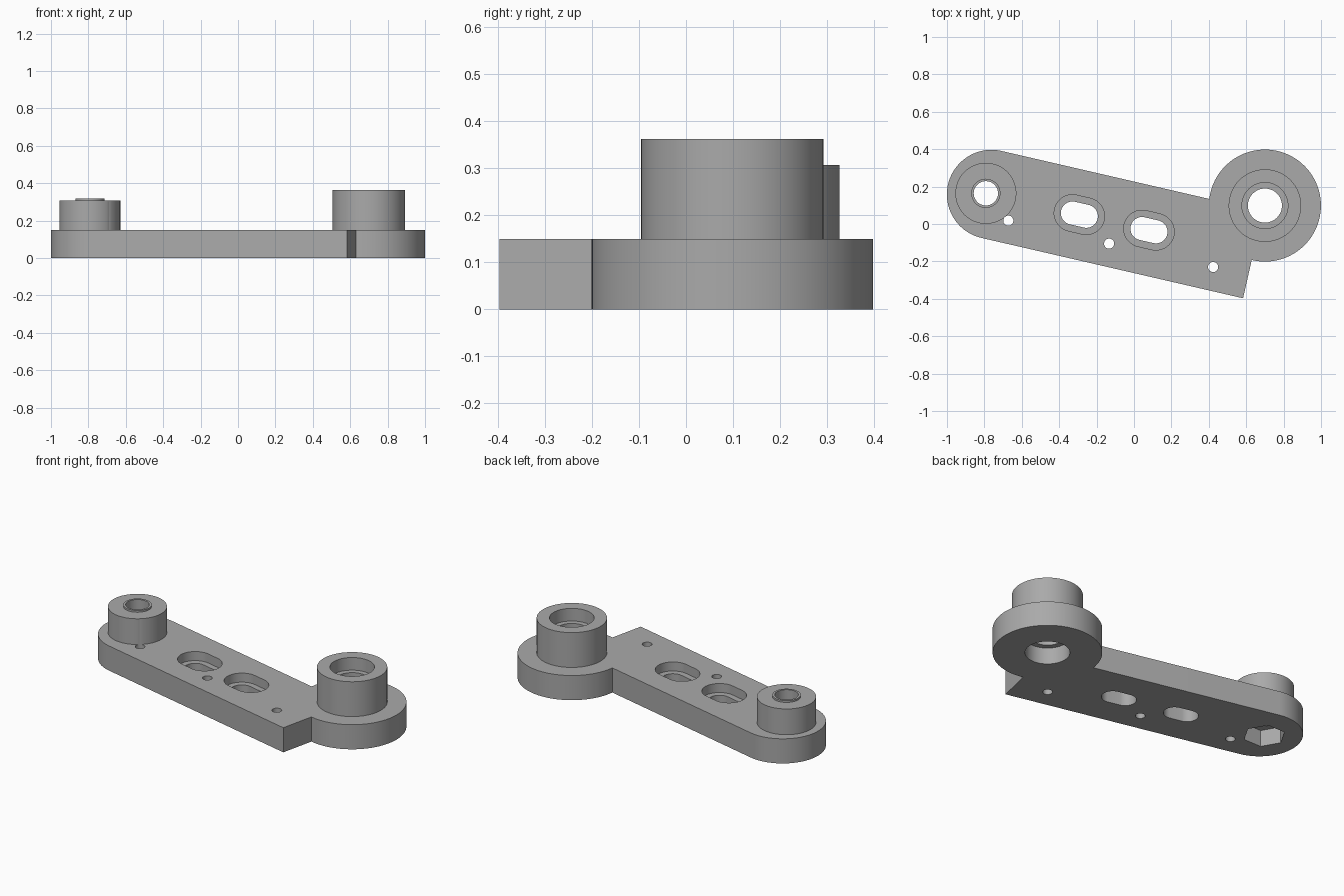
import bpy, bmesh
from math import radians, sin, cos, pi

cube = bpy.data.objects.get("Cube")
if cube:
    bpy.data.objects.remove(cube, do_unlink=True)

THICK = 0.15
TILT = -13.0
SMALL_END = (-0.792, 0.164)
LARGE_END = (0.70, 0.0985)

grey = bpy.data.materials.new("plain_grey")
grey.use_nodes = True
colour = (0.4, 0.4, 0.4, 1)
grey.diffuse_color = colour
grey.node_tree.nodes["Principled BSDF"].inputs["Base Color"].default_value = colour


def arc(centre, r, start, end, n):
    """Points along an arc, angles in degrees."""
    angles = [radians(start + (end - start) * i / n) for i in range(n + 1)]
    return [(centre[0] + r * cos(a), centre[1] + r * sin(a)) for a in angles]


def circle(centre, r, n=64):
    return arc(centre, r, 0, 360, n)[:-1]


def slot(centre, half, r):
    """Rounded slot lying along the tilted arm."""
    dx, dy = half * cos(radians(TILT)), half * sin(radians(TILT))
    x, y = centre
    return (arc((x + dx, y + dy), r, TILT - 90, TILT + 90, 20)
            + arc((x - dx, y - dy), r, TILT + 90, TILT + 270, 20))


def prism(name, outline, z0, z1):
    bm = bmesh.new()
    face = bm.faces.new([bm.verts.new((x, y, z0)) for x, y in outline])
    top = bmesh.ops.extrude_face_region(bm, geom=[face])["geom"]
    verts = [v for v in top if isinstance(v, bmesh.types.BMVert)]
    bmesh.ops.translate(bm, verts=verts, vec=(0, 0, z1 - z0))
    bmesh.ops.recalc_face_normals(bm, faces=bm.faces)
    mesh = bpy.data.meshes.new(name)
    bm.to_mesh(mesh)
    bm.free()
    mesh.materials.append(grey)
    obj = bpy.data.objects.new(name, mesh)
    bpy.context.collection.objects.link(obj)
    return obj


def combine(operation, name, outline, z0, z1):
    """Join a prism to the arm, or cut it away."""
    tool = prism(name, outline, z0, z1)
    mod = arm.modifiers.new(name, 'BOOLEAN')
    mod.operation, mod.solver, mod.object = operation, 'EXACT', tool
    bpy.ops.object.modifier_apply(modifier=mod.name)
    bpy.data.objects.remove(tool, do_unlink=True)


# Flat arm: round small end, square corner, large disc end
outline = (arc((-0.762, 0.158), 0.2385, TILT + 90, TILT + 270, 48)
           + [(0.583, -0.397)]
           + arc(LARGE_END, 0.2995, -103.6, 173.2, 80))
arm = prism("link_arm", outline, 0, THICK)
bpy.context.view_layer.objects.active = arm
arm.select_set(True)

# Bosses, with a thin lip on the small one
combine('UNION', "large_boss", circle(LARGE_END, 0.194), 0.12, 0.362)
combine('UNION', "small_boss", circle(SMALL_END, 0.163), 0.12, 0.307)
combine('UNION', "small_lip", circle(SMALL_END, 0.078), 0.25, 0.318)

# Large bore, stepped from both sides
combine('DIFFERENCE', "large_hole", circle(LARGE_END, 0.091), -0.1, 0.5)
combine('DIFFERENCE', "upper_seat", circle(LARGE_END, 0.123), 0.285, 0.5)
combine('DIFFERENCE', "lower_seat", circle(LARGE_END, 0.123), -0.1, 0.1)

# Small bore with a hexagonal pocket underneath
combine('DIFFERENCE', "small_hole", circle(SMALL_END, 0.065), -0.1, 0.5)
combine('DIFFERENCE', "hex_pocket", circle(SMALL_END, 0.117, 6), -0.1, 0.1)

# Recessed slots
for centre in ((-0.292, 0.05), (0.08, -0.033)):
    combine('DIFFERENCE', "slot_hole", slot(centre, 0.038, 0.062), -0.1, 0.3)
    combine('DIFFERENCE', "slot_recess", slot(centre, 0.038, 0.098), 0.095, 0.3)

# Pin holes
for centre in ((-0.672, 0.018), (-0.133, -0.105), (0.423, -0.23)):
    combine('DIFFERENCE', "pin_hole", circle(centre, 0.027, 32), -0.1, 0.3)

bpy.ops.object.shade_smooth_by_angle(angle=radians(30))
